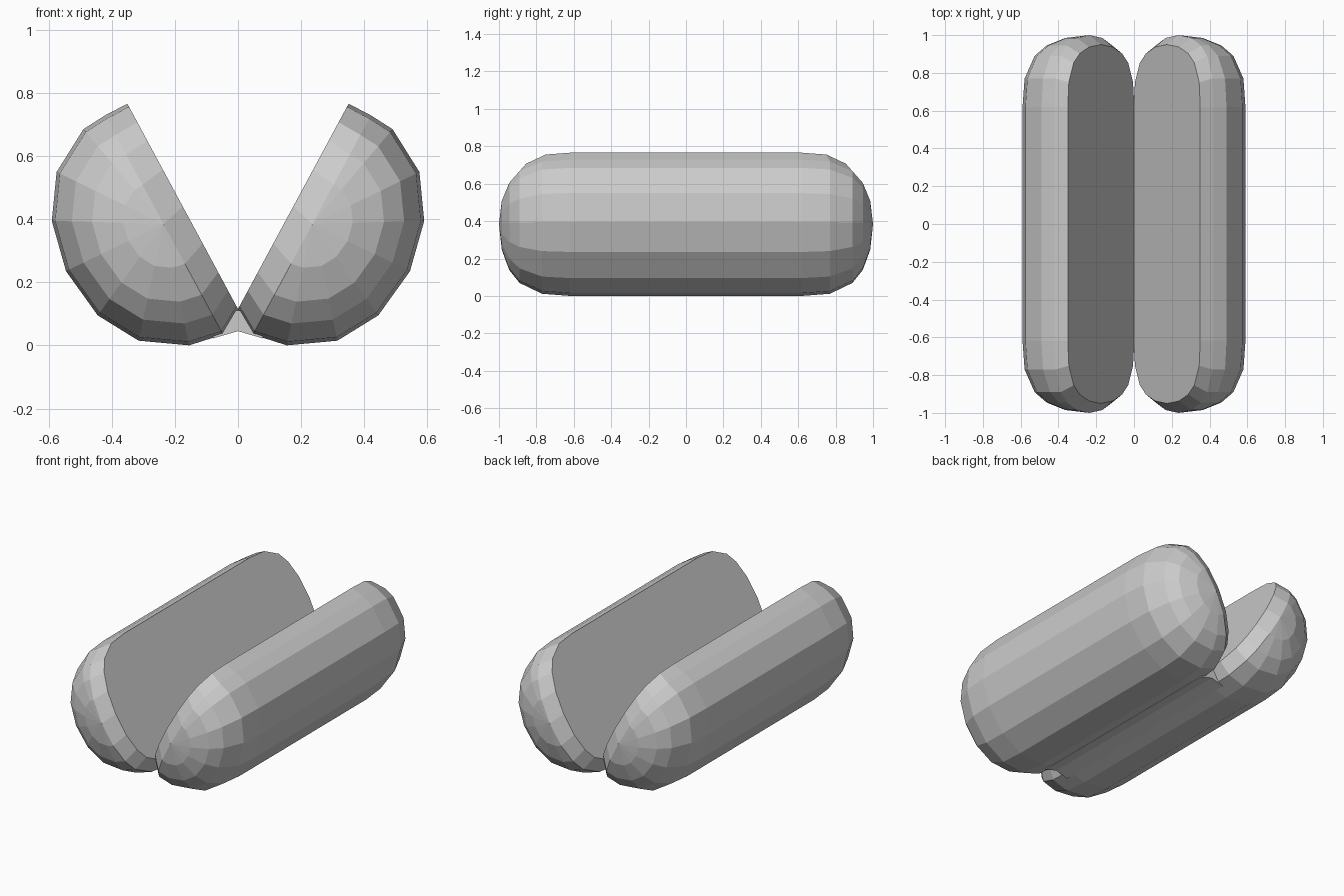
import bpy, bmesh
from mathutils import Vector

cube = bpy.data.objects.get("Cube")
if cube:
    bpy.data.objects.remove(cube, do_unlink=True)

grey = bpy.data.materials.new("plain_grey")
grey.use_nodes = True
grey.diffuse_color = (0.6, 0.6, 0.6, 1)
grey.node_tree.nodes["Principled BSDF"].inputs["Base Color"].default_value = (0.6, 0.6, 0.6, 1)

# Tilted frame of one half: along the cut face, and away from it
CENTRE = Vector((0.175, 0, 0.44))
ALONG = Vector((0.474, 0, 0.880))
AWAY = Vector((0.880, 0, -0.474))
RIM = 0.08
MID = -0.02

# Dome cross-section above the rim (along, away)
DOME = [(0.371, RIM), (0.365, 0.161), (0.286, 0.30), (0.157, 0.387), (-0.005, 0.423),
        (-0.176, 0.401), (-0.308, 0.325), (-0.397, 0.191), (-0.418, RIM)]
# Rounded end: distance along y and scale of the section
END = [(0.62, 1), (0.77, 0.97), (0.89, 0.82), (0.945, 0.64), (0.985, 0.36), (1, 0)]


def section(y, s):
    """Closed section at y: flat cut edge, bevelled rim and dome."""
    inset = 0.05 * max(0, (abs(y) - 0.62) / 0.38)
    face_y = y - inset if y > 0 else y + inset
    pts = [(MID + (u - MID) * s, RIM + (n - RIM) * s, y) for u, n in DOME]
    pts = [(0.37 * s, 0, face_y)] + pts + [(-0.37 * s, 0, face_y)]
    return [CENTRE + ALONG * u + AWAY * n + Vector((0, py, 0)) for u, n, py in pts]


def loft(name, sections, side=1, capped=False):
    bm = bmesh.new()
    rows = [[bm.verts.new((p[0] * side, p[1], p[2])) for p in sec] for sec in sections]
    for a, b in zip(rows, rows[1:]):
        for i in range(len(a)):
            j = (i + 1) % len(a)
            bm.faces.new((a[i], a[j], b[j], b[i]))
    if capped:
        bm.faces.new(rows[0])
        bm.faces.new(rows[-1])
    bmesh.ops.remove_doubles(bm, verts=bm.verts, dist=0.0005)
    bmesh.ops.recalc_face_normals(bm, faces=bm.faces)
    mesh = bpy.data.meshes.new(name)
    bm.to_mesh(mesh)
    bm.free()
    mesh.materials.append(grey)
    obj = bpy.data.objects.new(name, mesh)
    bpy.context.collection.objects.link(obj)
    return obj


# Two mirrored halves
stations = [(-y, s) for y, s in reversed(END)] + END
half = [section(y, s) for y, s in stations]
loft("left_half", half, 1)
loft("right_half", half, -1)

# Hinge strip joining the halves along the bottom
hinge = [(-0.08, 0.022), (0, 0.045), (0.08, 0.022), (0.06, 0.11), (0, 0.11), (-0.06, 0.11)]
loft("hinge", [[Vector((x, y, z)) for x, z in hinge] for y in (-0.68, 0.68)], capped=True)
